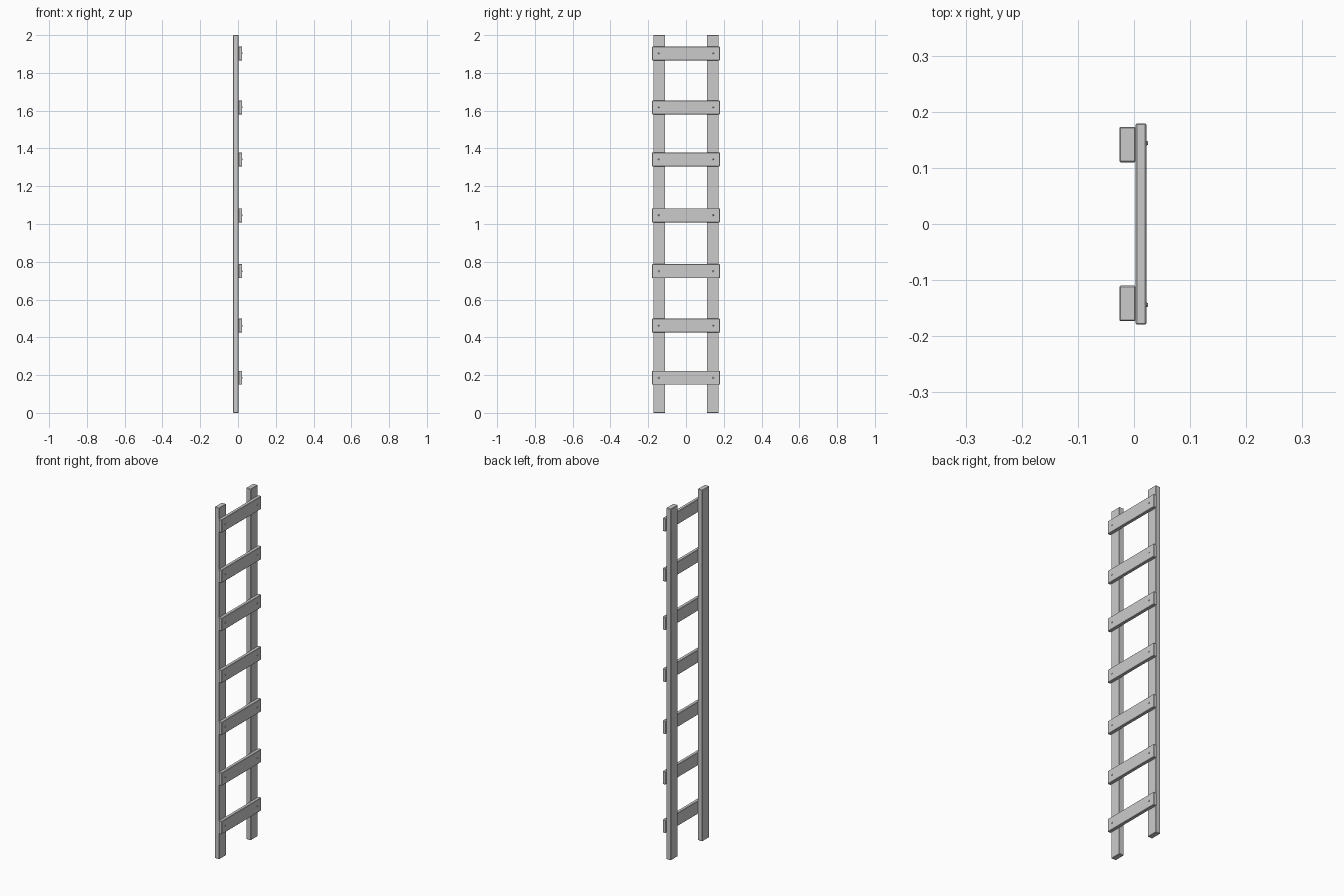
import bpy, bmesh
from mathutils import Matrix

cube = bpy.data.objects.get("Cube")
if cube:
    bpy.data.objects.remove(cube, do_unlink=True)

# One flat colour
grey = bpy.data.materials.new("plain_grey")
grey.use_nodes = True
colour = (0.6, 0.6, 0.6, 1)
grey.diffuse_color = colour
grey.node_tree.nodes["Principled BSDF"].inputs["Base Color"].default_value = colour


def add_object(name, bm):
    mesh = bpy.data.meshes.new(name)
    bm.to_mesh(mesh)
    bm.free()
    mesh.materials.append(grey)
    obj = bpy.data.objects.new(name, mesh)
    bpy.context.collection.objects.link(obj)
    return obj


def plank(name, low, high, chamfer=0.002):
    """Box between two corners with slightly worn edges."""
    size = [b - a for a, b in zip(low, high)]
    centre = [(a + b) / 2 for a, b in zip(low, high)]
    bm = bmesh.new()
    bmesh.ops.create_cube(bm, size=1, matrix=Matrix.Translation(centre) @ Matrix.Diagonal((*size, 1)))
    obj = add_object(name, bm)
    bevel = obj.modifiers.new("worn_edges", "BEVEL")
    bevel.width = chamfer
    bevel.segments = 1
    return obj


def nail(name, y, z):
    """Low domed nail head on the outer face of a rung."""
    bm = bmesh.new()
    turn = Matrix.Translation((0.0225, y, z)) @ Matrix.Rotation(1.5708, 4, "Y")
    bmesh.ops.create_cone(bm, cap_ends=True, segments=8, radius1=0.005,
                          radius2=0.003, depth=0.005, matrix=turn)
    return add_object(name, bm)


# Two upright rails
plank("left_rail", (-0.026, 0.110, 0), (0.003, 0.173, 2))
plank("right_rail", (-0.026, -0.173, 0), (0.003, -0.110, 2))

# Rungs nailed across the rails, unevenly spaced
for i, z in enumerate((0.186, 0.462, 0.75, 1.046, 1.342, 1.617, 1.903), 1):
    plank(f"rung_{i}", (0.003, -0.179, z - 0.037), (0.022, 0.179, z + 0.037))
    for side, y in (("left", 0.144), ("right", -0.144)):
        nail(f"nail_{side}_{i}", y, z)
